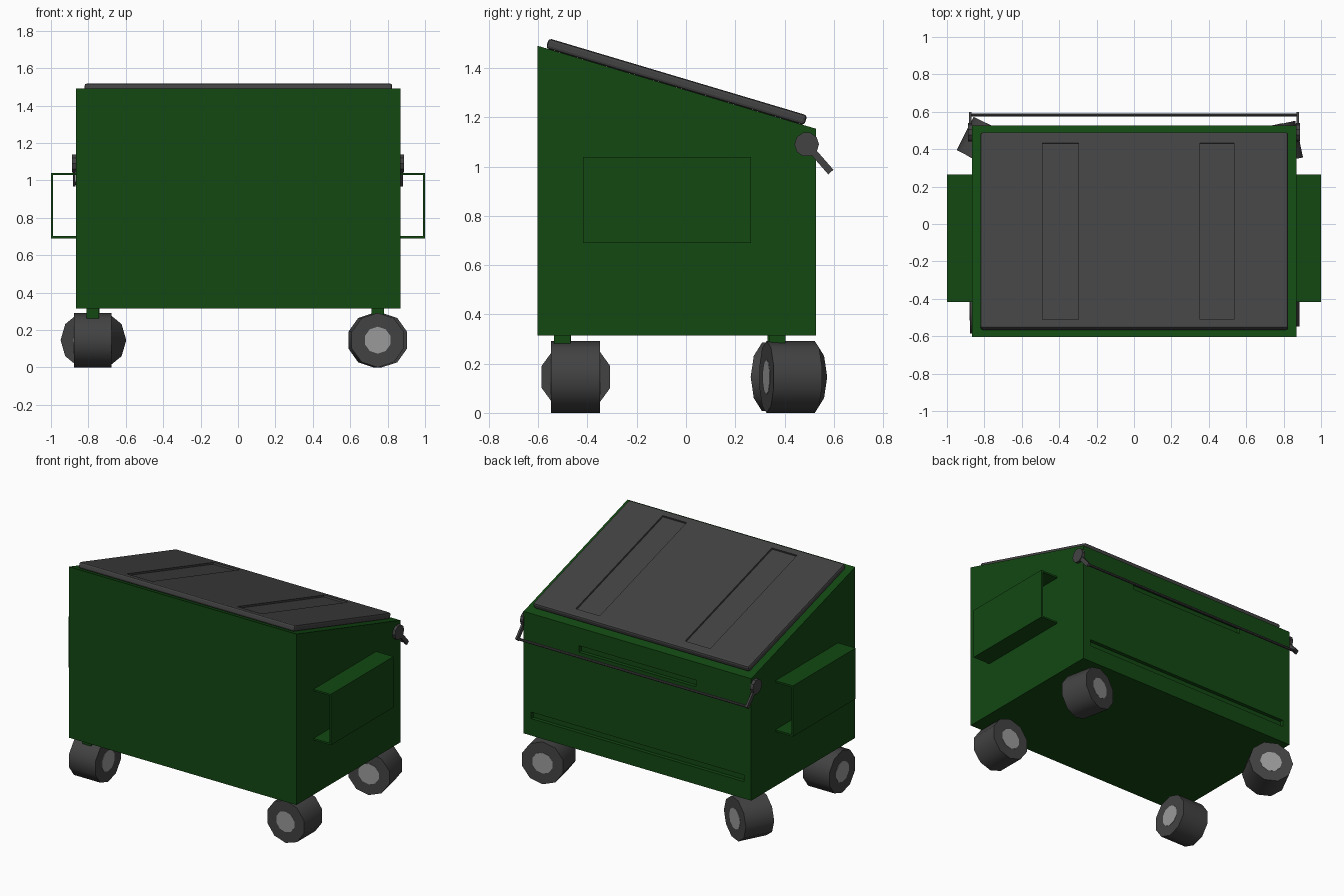
import bpy, bmesh, math
from mathutils import Matrix, Vector

if "Cube" in bpy.data.objects:
    bpy.data.objects.remove(bpy.data.objects["Cube"])


def material(name, rgb):
    m = bpy.data.materials.new(name)
    m.diffuse_color = (*rgb, 1)
    m.use_nodes = True
    m.node_tree.nodes["Principled BSDF"].inputs["Base Color"].default_value = m.diffuse_color
    return m


GREEN = material("green_paint", (0.006, 0.065, 0.006))
DARK = material("dark_rubber", (0.055, 0.055, 0.055))
STEEL = material("hub_steel", (0.32, 0.32, 0.32))


def make(name, bm, mat, matrix=Matrix()):
    bmesh.ops.recalc_face_normals(bm, faces=bm.faces)
    me = bpy.data.meshes.new(name)
    bm.to_mesh(me)
    bm.free()
    ob = bpy.data.objects.new(name, me)
    bpy.context.collection.objects.link(ob)
    ob.matrix_world = matrix
    me.materials.append(mat)
    return ob


def box(name, center, size, mat, matrix=Matrix()):
    bm = bmesh.new()
    bmesh.ops.create_cube(bm, size=1, matrix=Matrix.Translation(center) @ Matrix.Diagonal((*size, 1)))
    return make(name, bm, mat, matrix)


def extrude_x(name, profile, x0, x1, mat):
    """Close a (y, z) profile and sweep it along x."""
    bm = bmesh.new()
    face = bm.faces.new([bm.verts.new((x0, y, z)) for y, z in profile])
    new = bmesh.ops.extrude_face_region(bm, geom=[face])["geom"]
    bmesh.ops.translate(bm, vec=(x1 - x0, 0, 0), verts=[v for v in new if isinstance(v, bmesh.types.BMVert)])
    return make(name, bm, mat)


def cylinder(name, radius, length, sides, mat, matrix, spin=0):
    bm = bmesh.new()
    bmesh.ops.create_cone(bm, cap_ends=True, segments=sides, radius1=radius, radius2=radius,
                          depth=length, matrix=Matrix.Rotation(spin, 4, 'Z'))
    return make(name, bm, mat, matrix)


def activate(ob):
    bpy.ops.object.select_all(action='DESELECT')
    ob.select_set(True)
    bpy.context.view_layer.objects.active = ob


def carve(ob, cutters):
    activate(ob)
    for c in cutters:
        c.hide_render = True
        mod = ob.modifiers.new("recess", 'BOOLEAN')
        mod.operation, mod.object, mod.solver = 'DIFFERENCE', c, 'EXACT'
        bpy.context.view_layer.update()
        bpy.ops.object.modifier_apply(modifier=mod.name)
    for c in cutters:
        bpy.data.objects.remove(c)


# Bin body with sloping top and two recessed slots in the back
body = extrude_x("bin_body", [(-0.604, 0.314), (0.527, 0.314), (0.527, 1.154), (-0.604, 1.491)],
                 -0.866, 0.868, GREEN)
carve(body, [box("slot_cutter_low", (0, 0.527, 0.453), (1.62, 0.05, 0.045), GREEN),
             box("slot_cutter_high", (0, 0.527, 1.008), (0.89, 0.05, 0.045), GREEN)])

# Lid lying on the slope, with two shallow recessed panels
slope = math.atan2(1.154 - 1.491, 1.131)
lid_frame = Matrix.Translation((0, -0.05, 1.326)) @ Matrix.Rotation(slope, 4, 'X')
thick = 0.042
lid = box("lid", (0.002, 0.006, thick / 2), (1.645, 1.095, thick), DARK, lid_frame)
activate(lid)
bev = lid.modifiers.new("edge", 'BEVEL')
bev.width, bev.segments = 0.012, 2
bpy.ops.object.modifier_apply(modifier=bev.name)
carve(lid, [box("panel_cutter", (x, 0.0, thick + 0.008), (w, 0.985, 0.04), DARK, lid_frame)
            for x, w in ((-0.393, 0.192), (0.444, 0.182))])

# Fork pockets: open channels on both sides
for side, label in ((-1, "left"), (1, "right")):
    t, y, ly = 0.012, -0.077, 0.682
    bm = bmesh.new()
    pts = [(0.864, 0.69), (1.0, 0.69), (1.0, 1.04), (0.864, 1.04),
           (0.864, 1.04 - t), (1.0 - t, 1.04 - t), (1.0 - t, 0.69 + t), (0.864, 0.69 + t)]
    face = bm.faces.new([bm.verts.new((side * x, y - ly / 2, z)) for x, z in pts])
    new = bmesh.ops.extrude_face_region(bm, geom=[face])["geom"]
    bmesh.ops.translate(bm, vec=(0, ly, 0), verts=[v for v in new if isinstance(v, bmesh.types.BMVert)])
    make(label + "_fork_pocket", bm, GREEN)

# Lock bar: pivot discs, arms and the rod across the back
pivot, tip = Vector((0, 0.49, 1.09)), Vector((0, 0.588, 0.978))
along_x = Matrix.Rotation(math.pi / 2, 4, 'Y')
for side, label in ((-1, "left"), (1, "right")):
    x = side * 0.876
    cylinder(label + "_lock_pivot", 0.05, 0.022, 10, DARK, Matrix.Translation((x, *pivot.yz)) @ along_x)
    d = tip - pivot
    n = Vector((0, -d.z, d.y)).normalized() * 0.014
    quad = [pivot + n, tip + n, tip - n, pivot - n]
    extrude_x(label + "_lock_arm", [p.yz for p in quad], x - 0.007, x + 0.007, DARK)
cylinder("lock_rod", 0.009, 1.755, 8, DARK, Matrix.Translation((0, 0.583, 0.985)) @ along_x)

# Caster wheels, each swivelled differently: position, axle heading, spin
casters = {
    "front_right": (0.747, -0.449, 90, 0),
    "front_left": (-0.777, -0.447, 0, 90),
    "back_right": (0.747, 0.425, 102, 0),
    "back_left": (-0.773, 0.418, 63, 18),
}
for label, (x, y, heading, spin) in casters.items():
    frame = (Matrix.Translation((x, y, 0.146)) @ Matrix.Rotation(math.radians(heading), 4, 'Z') @ along_x)
    # a decagon with a flat resting on the ground
    spin = math.radians(90 if spin != 18 else 72)
    wheel = cylinder(label + "_wheel", 0.146, 0.2, 10, DARK, frame, spin)
    activate(wheel)
    bpy.ops.object.shade_smooth_by_angle(angle=math.radians(40))
    cylinder(label + "_hub", 0.072, 0.204, 10, STEEL, frame, spin)
    box(label + "_caster_stem", (x, y - 0.054, 0.287), (0.066, 0.068, 0.064), GREEN)
